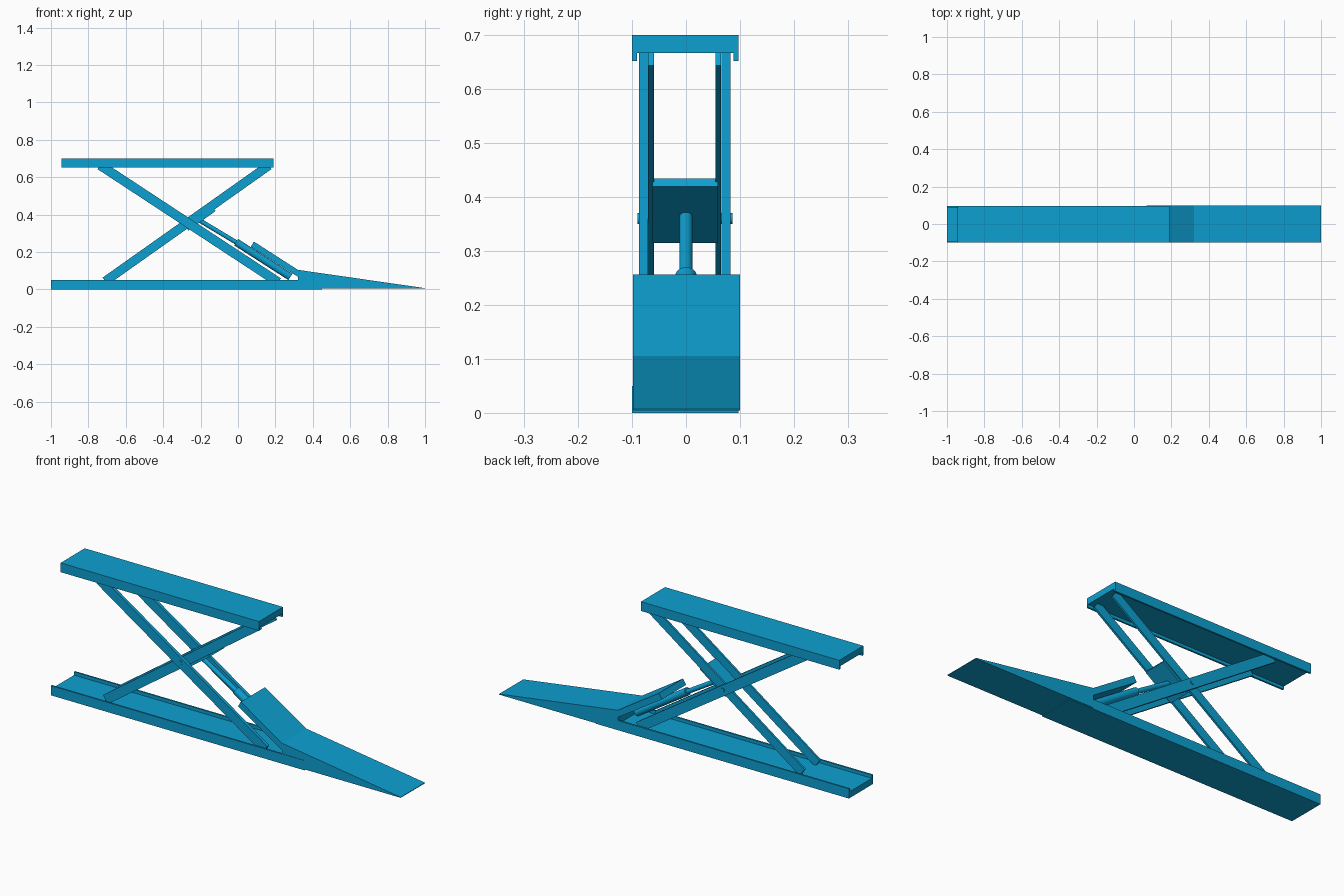
import bpy, bmesh
from mathutils import Vector

cube = bpy.data.objects.get("Cube")
if cube:
    bpy.data.objects.remove(cube, do_unlink=True)

blue = bpy.data.materials.new("lift_blue")
blue.use_nodes = True
colour = (0.004, 0.35, 0.64, 1)
blue.diffuse_color = colour
blue.node_tree.nodes["Principled BSDF"].inputs["Base Color"].default_value = colour

MID = -0.0015  # channels and arms sit slightly off the ramp's centre line


def prism(name, profile, start, end, axis):
    """Extrude a closed profile along x (profile in yz) or y (profile in xz)."""
    bm = bmesh.new()
    place = (lambda a, b: (start, a, b)) if axis == "x" else (lambda a, b: (a, start, b))
    face = bm.faces.new([bm.verts.new(place(a, b)) for a, b in profile])
    out = bmesh.ops.extrude_face_region(bm, geom=[face])
    shift = Vector((end - start, 0, 0) if axis == "x" else (0, end - start, 0))
    bmesh.ops.translate(bm, vec=shift, verts=[v for v in out["geom"] if isinstance(v, bmesh.types.BMVert)])
    bmesh.ops.recalc_face_normals(bm, faces=bm.faces)
    mesh = bpy.data.meshes.new(name)
    bm.to_mesh(mesh)
    bm.free()
    mesh.materials.append(blue)
    obj = bpy.data.objects.new(name, mesh)
    bpy.context.collection.objects.link(obj)
    return obj


def bar(name, p, q, width, y0, y1):
    """Square-ended bar between two xz points."""
    p, q = Vector(p), Vector(q)
    d = (q - p).normalized()
    n = Vector((-d.y, d.x)) * width / 2
    return prism(name, [p + n, p - n, q - n, q + n], y0, y1, "y")


def rod(name, p, q, radius, sides=32):
    """Round rod between two points."""
    p, q = Vector(p), Vector(q)
    bpy.ops.mesh.primitive_cylinder_add(vertices=sides, radius=radius, depth=(q - p).length,
                                        location=(p + q) / 2,
                                        rotation=(q - p).to_track_quat("Z", "Y").to_euler())
    obj = bpy.context.object
    obj.name = name
    obj.data.materials.append(blue)
    bpy.ops.object.shade_smooth_by_angle()
    return obj


def channel(name, back, web, lip, x0, x1):
    """Wide U channel; back, web and lip are heights."""
    w, t = 0.0985, 0.009
    half = [(w, back), (w, lip), (w - t, lip), (w - t, web)]
    pts = half + [(-y, z) for y, z in reversed(half)]
    return prism(name, [(y + MID, z) for y, z in pts], x0, x1, "x")


# Floor channel and lifting platform
channel("base_channel", 0, 0.033, 0.05, -1, 0.45)
channel("platform", 0.70, 0.667, 0.652, -0.945, 0.19)

# Drive-on ramp and hinged flap
prism("ramp", [(0.32, 0.004), (1, 0.004), (1, 0.007), (0.32, 0.105)], -0.098, 0.1, "y")
prism("ramp_flap", [(0.32, 0.105), (0.085, 0.256), (0.068, 0.228), (0.32, 0.068)], -0.098, 0.1, "y")

# Scissor arms, outer and inner pairs
for side, label in ((1, "left"), (-1, "right")):
    y = lambda v: MID - 0.001 + side * v
    bar("outer_arm_" + label, (-0.737, 0.664), (0.215, 0.039), 0.05, y(0.068), y(0.085))
    bar("inner_arm_" + label, (-0.71, 0.044), (0.165, 0.663), 0.048, y(0.057), y(0.0675))

# Centre pivot pins
for side, label in ((1, "left"), (-1, "right")):
    rod("pivot_pin_" + label, (-0.268, MID + side * 0.058, 0.36),
        (-0.268, MID + side * 0.088, 0.36), 0.01)

# Cross plate between the inner arms, and the hydraulic ram pushing it
bar("cross_plate", (-0.27, 0.322), (-0.125, 0.427), 0.018, MID - 0.061, MID + 0.061)
rod("ram_barrel", (-0.01, 0, 0.253), (0.28, 0, 0.067), 0.02)
rod("ram_rod", (-0.203, 0, 0.368), (0, 0, 0.246), 0.012)
